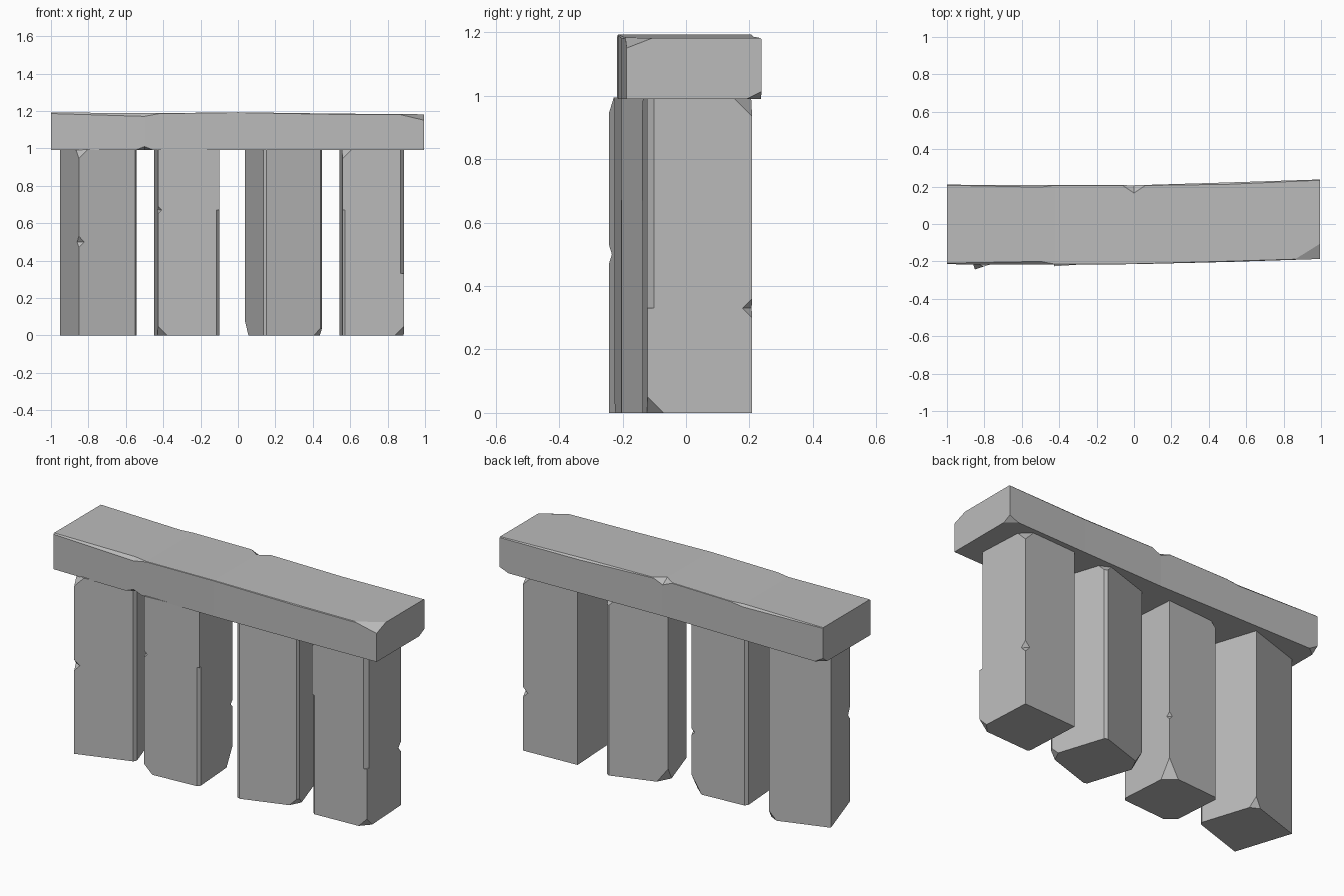
import bpy, bmesh
from math import radians
from mathutils import Matrix, Vector

cube = bpy.data.objects.get("Cube")
if cube:
    bpy.data.objects.remove(cube, do_unlink=True)

stone = bpy.data.materials.new("grey stone")
stone.use_nodes = True
grey = (0.5, 0.5, 0.5, 1)
stone.diffuse_color = grey
stone.node_tree.nodes["Principled BSDF"].inputs["Base Color"].default_value = grey


def add_object(name, bm):
    bmesh.ops.recalc_face_normals(bm, faces=bm.faces)
    mesh = bpy.data.meshes.new(name)
    bm.to_mesh(mesh)
    bm.free()
    mesh.materials.append(stone)
    ob = bpy.data.objects.new(name, mesh)
    bpy.context.collection.objects.link(ob)
    return ob


def chip(bm, corner, size, sign):
    """Slice a corner off with a slanted plane."""
    normal = Vector([s / d for s, d in zip(sign, size)]).normalized()
    point = Vector(corner) - Vector((sign[0] * size[0], 0, 0))
    cut = bmesh.ops.bisect_plane(bm, geom=bm.verts[:] + bm.edges[:] + bm.faces[:],
                                 plane_co=point, plane_no=normal, clear_outer=True)
    rim = [e for e in cut["geom_cut"] if isinstance(e, bmesh.types.BMEdge)]
    bmesh.ops.holes_fill(bm, edges=rim, sides=0)


def nick(co, size):
    """Octahedral cutter for a small notch."""
    bm = bmesh.new()
    bmesh.ops.create_uvsphere(bm, u_segments=4, v_segments=2, radius=1)
    bmesh.ops.transform(bm, verts=bm.verts,
                        matrix=Matrix.Translation(co) @ Matrix.Diagonal((*size, 1)))
    return add_object("notch_cutter", bm)


def edge_cutter(x, y, low, high, leg):
    """Square bar turned 45 degrees, shaving a vertical edge."""
    bm = bmesh.new()
    side = leg * 2 ** 0.5
    bmesh.ops.create_cube(bm, size=1)
    bmesh.ops.transform(bm, verts=bm.verts,
                        matrix=Matrix.Translation((x, y, (low + high) / 2))
                        @ Matrix.Rotation(radians(45), 4, "Z")
                        @ Matrix.Diagonal((side, side, high - low, 1)))
    # Bar half-diagonal equals the chamfer leg
    return add_object("edge_cutter", bm)


def carve(ob, cutters):
    for c in cutters:
        c.hide_render = True
        mod = ob.modifiers.new("carve", "BOOLEAN")
        mod.operation, mod.solver, mod.object = "DIFFERENCE", "EXACT", c
    bpy.context.view_layer.update()
    graph = bpy.context.evaluated_depsgraph_get()
    mesh = bpy.data.meshes.new_from_object(ob.evaluated_get(graph))
    ob.modifiers.clear()
    ob.data = mesh
    for c in cutters:
        bpy.data.objects.remove(c, do_unlink=True)


HALF, TOP = 0.165, 0.995


def pillar(name, x, y, turn, chips, edges, nicks):
    bm = bmesh.new()
    bmesh.ops.create_cube(bm, size=1)
    bmesh.ops.transform(bm, verts=bm.verts, matrix=Matrix.Translation((0, 0, TOP / 2))
                        @ Matrix.Diagonal((2 * HALF, 2 * HALF, TOP, 1)))
    for sx, sy, sz, d, h in chips:
        corner = (sx * HALF, sy * HALF, TOP if sz > 0 else 0)
        chip(bm, corner, (d, d, h), (sx, sy, sz))
    ob = add_object(name, bm)
    cutters = [edge_cutter(sx * HALF, sy * HALF, lo, hi, leg) for sx, sy, lo, hi, leg in edges]
    cutters += [nick((sx * HALF, sy * HALF, z), (d, d, d)) for sx, sy, z, d in nicks]
    carve(ob, cutters)
    ob.location = (x, y, 0)
    ob.rotation_euler.z = radians(turn)


# Four leaning-turned pillars: corner chips, shaved edges, notches
pillar("pillar_outer_right", -0.745, -0.035, 18,
       [(-1, -1, 1, 0.05, 0.05), (1, 1, -1, 0.04, 0.05)],
       [(1, -1, -0.1, 1.1, 0.015)],
       [(-1, -1, 0.5, 0.03)])
pillar("pillar_inner_right", -0.275, -0.05, 4,
       [(-1, -1, -1, 0.05, 0.05), (1, 1, -1, 0.06, 0.1), (-1, 1, 1, 0.05, 0.05)],
       [(1, -1, -0.1, 0.67, 0.015), (-1, 1, -0.1, 1.1, 0.015)],
       [(-1, -1, 0.67, 0.02), (1, 1, 0.34, 0.02)])
pillar("pillar_inner_left", 0.245, 0.0, 18,
       [(-1, 1, -1, 0.06, 0.08), (1, -1, -1, 0.05, 0.05), (1, 1, 1, 0.05, 0.05)],
       [(-1, -1, -0.1, 1.1, 0.013), (1, -1, -0.1, 1.1, 0.013), (1, 1, -0.1, 1.1, 0.013)],
       [])
pillar("pillar_outer_left", 0.715, 0.035, 3,
       [(1, -1, -1, 0.05, 0.05), (-1, -1, 1, 0.05, 0.05), (1, 1, 1, 0.06, 0.06)],
       [(1, -1, 0.33, 1.1, 0.02), (-1, -1, -0.1, 0.67, 0.013)],
       [(1, 1, 0.33, 0.03)])

# Lintel: slightly bent bar lofted through sections with worn top edges
# station: x, front y, back y, top z, front wear, back wear
stations = [(-1.0, -0.215, 0.21, 1.192, 0.006, 0.003),
            (-0.5, -0.217, 0.209, 1.188, 0.017, 0.012),
            (-0.42, -0.217, 0.209, 1.188, 0.002, 0.002),
            (0.0, -0.215, 0.207, 1.193, 0.002, 0.002),
            (0.5, -0.203, 0.222, 1.186, 0.004, 0.01),
            (0.995, -0.187, 0.238, 1.182, 0.003, 0.004)]
BASE = 0.99
bm = bmesh.new()
rings = []
for x, front, back, top, wf, wb in stations:
    outline = [(front, BASE), (back, BASE), (back, top - wb), (back - wb, top),
               (front + wf, top), (front, top - wf)]
    rings.append([bm.verts.new((x, y, z)) for y, z in outline])
for a, b in zip(rings, rings[1:]):
    for i in range(len(a)):
        j = (i + 1) % len(a)
        bm.faces.new((a[i], a[j], b[j], b[i]))
bm.faces.new(rings[0])
bm.faces.new(rings[-1])
bmesh.ops.recalc_face_normals(bm, faces=bm.faces)
chip(bm, (1, -0.187, 1.184), (0.14, 0.09, 0.035), (1, -1, 1))
chip(bm, (1, 0.238, BASE), (0.06, 0.05, 0.025), (1, 1, -1))
chip(bm, (-1, 0.21, BASE), (0.05, 0.04, 0.03), (-1, 1, -1))
lintel = add_object("lintel", bm)
carve(lintel, [nick((0, 0.208, 1.195), (0.07, 0.045, 0.03)),
               nick((-0.5, -0.217, BASE), (0.05, 0.03, 0.02))])
